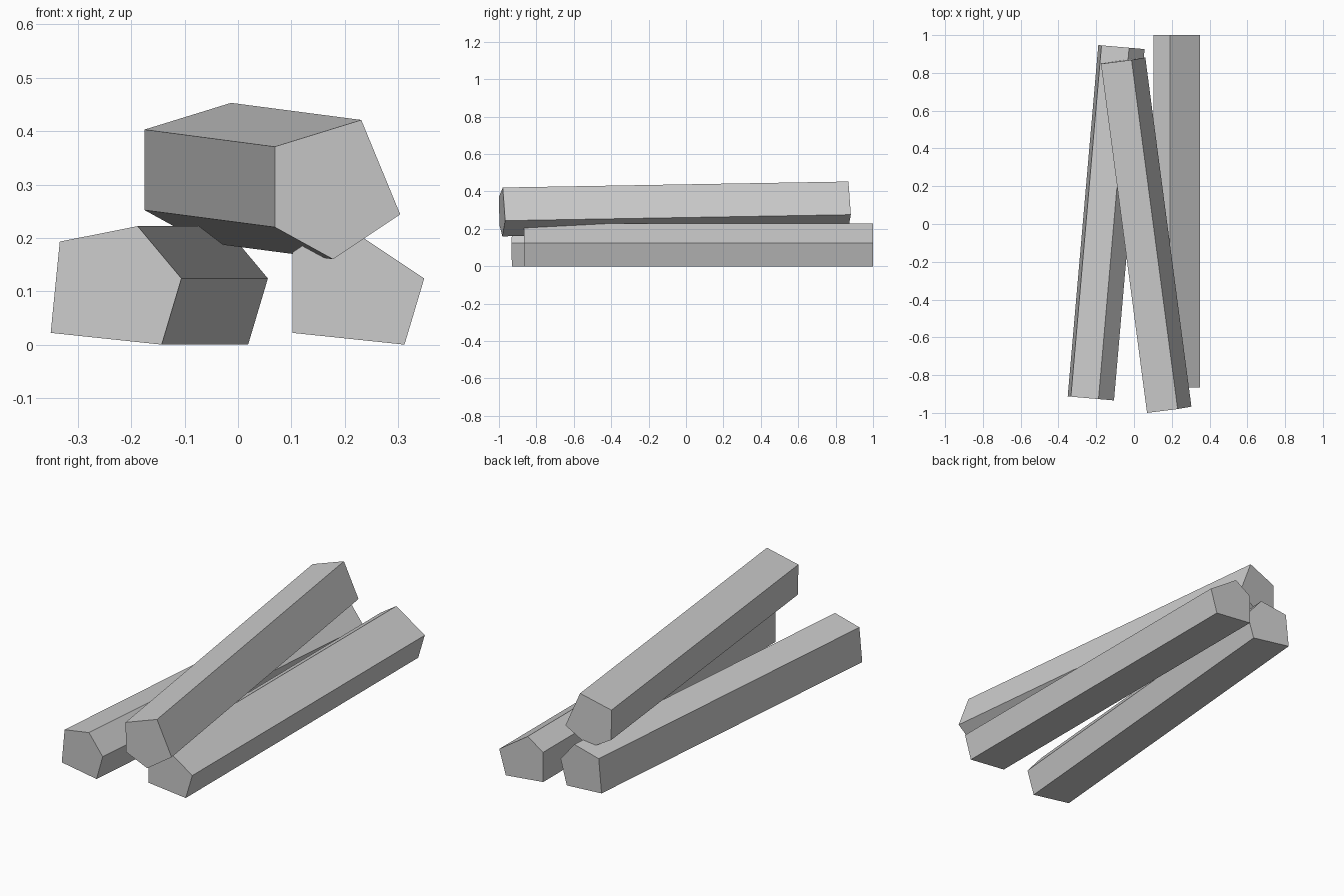
import bpy
import bmesh
from mathutils import Vector

if "Cube" in bpy.data.objects:
    bpy.data.objects.remove(bpy.data.objects["Cube"])

grey = bpy.data.materials.new("plain grey")
grey.diffuse_color = (0.6, 0.6, 0.6, 1)
grey.use_nodes = True
grey.node_tree.nodes["Principled BSDF"].inputs["Base Color"].default_value = grey.diffuse_color


def log(name, section, front_y, axis):
    """Prism along axis; section is the (x, z) outline of the front end,
    which is cut square to the axis. front_y is the y of the first corner."""
    axis = Vector(axis)
    x0, z0 = section[0]
    bm = bmesh.new()
    front = []
    for x, z in section:
        y = front_y - (axis.x * (x - x0) + axis.z * (z - z0)) / axis.y
        front.append(bm.verts.new((x, y, z)))
    face = bm.faces.new(front)
    back = bmesh.ops.extrude_face_region(bm, geom=[face], use_keep_orig=True)
    verts = [g for g in back["geom"] if isinstance(g, bmesh.types.BMVert)]
    bmesh.ops.translate(bm, verts=verts, vec=axis)
    bmesh.ops.recalc_face_normals(bm, faces=bm.faces)
    mesh = bpy.data.meshes.new(name)
    bm.to_mesh(mesh)
    bm.free()
    mesh.materials.append(grey)
    bpy.context.collection.objects.link(bpy.data.objects.new(name, mesh))


# lower log lying straight on the right
log("right_log", [(0.102, 0.022), (0.312, 0.0), (0.349, 0.124), (0.19, 0.23), (0.102, 0.173)],
    -0.865, (0, 1.865, 0))
# lower log on the left, turned slightly inward
log("left_log", [(-0.106, 0.124), (-0.188, 0.222), (-0.334, 0.193), (-0.351, 0.022), (-0.143, 0.0)],
    -0.934, (0.162, 1.86, 0))
# top log resting across both
log("top_log", [(0.069, 0.371), (0.069, 0.22), (0.178, 0.16), (0.304, 0.244), (0.231, 0.421)],
    -1.0, (-0.244, 1.848, 0.032))
